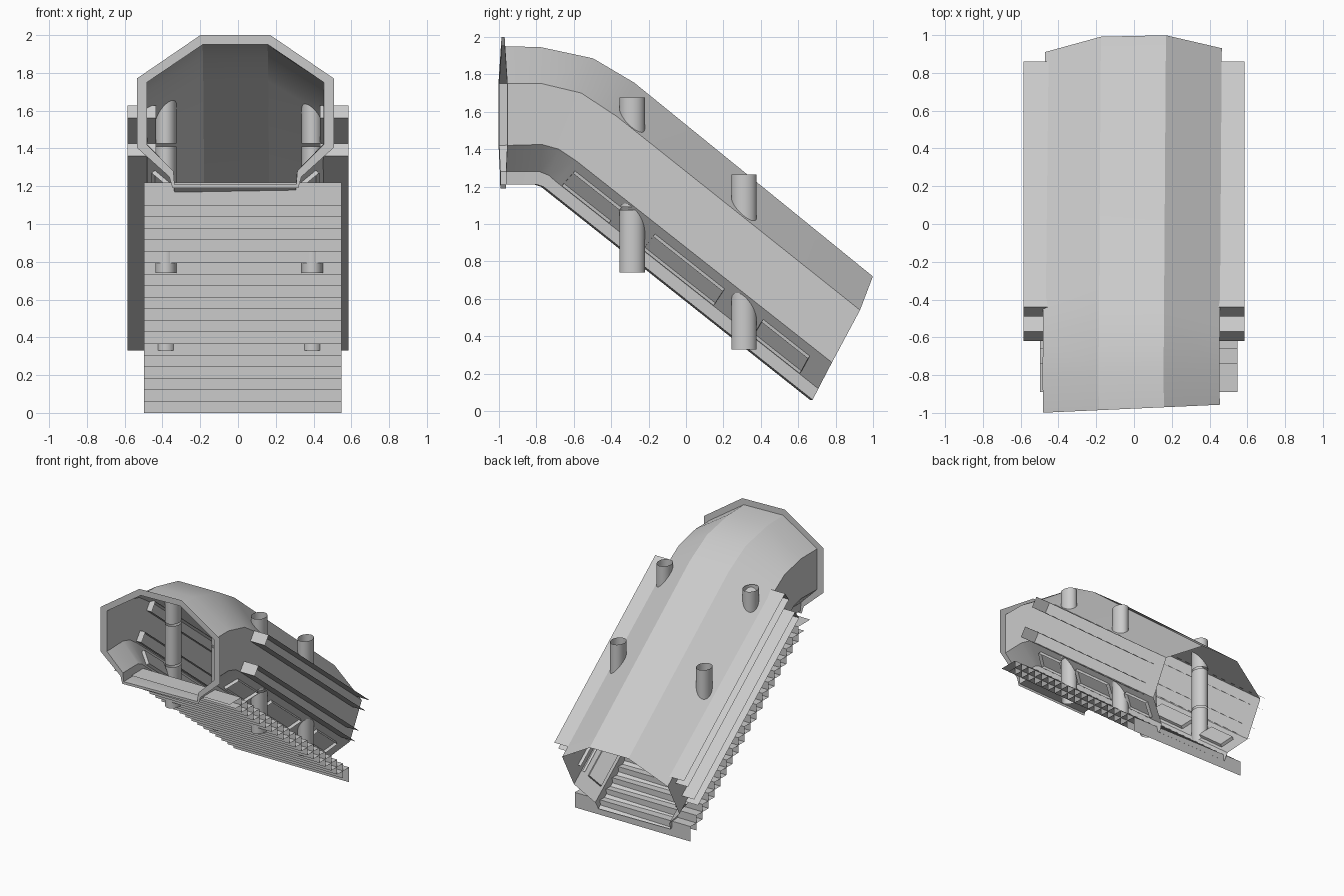
import bpy, bmesh, math
from mathutils import Vector

if "Cube" in bpy.data.objects:
    bpy.data.objects.remove(bpy.data.objects["Cube"])

CX = -0.01  # centre line of the tunnel


def make(name, verts, faces, smooth=False):
    me = bpy.data.meshes.new(name)
    me.from_pydata([tuple(v) for v in verts], [], faces)
    bm = bmesh.new()
    bm.from_mesh(me)
    bmesh.ops.recalc_face_normals(bm, faces=bm.faces)
    bm.to_mesh(me)
    bm.free()
    ob = bpy.data.objects.new(name, me)
    bpy.context.collection.objects.link(ob)
    if smooth:
        bpy.ops.object.select_all(action='DESELECT')
        ob.select_set(True)
        bpy.context.view_layer.objects.active = ob
        bpy.ops.object.shade_smooth_by_angle(angle=math.radians(30))
    return ob


def loft(name, rings, smooth=False, closed=True):
    """Skin rings of equal point count, ends left open."""
    n = len(rings[0])
    faces = [(r * n + i, r * n + (i + 1) % n, (r + 1) * n + (i + 1) % n, (r + 1) * n + i)
             for r in range(len(rings) - 1) for i in range(n if closed else n - 1)]
    return make(name, [v for ring in rings for v in ring], faces, smooth)


def section(widths, yz):
    """Symmetric closed section from half widths and (y, z) levels, bottom to top."""
    right = [Vector((CX + w, y, z)) for w, (y, z) in zip(widths, yz)]
    left = [Vector((CX - w, y, z)) for w, (y, z) in zip(widths, yz)]
    return right + left[::-1]


def skew(ring):
    """Put a ring on the slightly turned front plane."""
    return [Vector((p.x - .004, -0.977 + 0.045 * p.x, p.z)) for p in ring]


def turn(ring):
    """Slight turn of the sloping shell about the vertical."""
    return [Vector((p.x + .007 * p.y, p.y + .022 * p.x, p.z)) for p in ring]


# Tunnel shell: flat entrance, bend, then long slope; open at both ends
W = (0.322, 0.328, 0.468, 0.468, 0.172)
levels = [
    [(-.96, 1.21), (-.96, 1.28), (-.96, 1.42), (-.96, 1.75), (-.96, 1.95)],
    [(-.80, 1.21), (-.79, 1.28), (-.78, 1.425), (-.78, 1.75), (-.78, 1.945)],
    [(-.77, 1.20), (-.74, 1.26), (-.69, 1.40), (-.57, 1.70), (-.50, 1.885)],
    [(-.75, 1.185), (-.70, 1.225), (-.60, 1.34), (-.38, 1.575), (-.28, 1.755)],
    [(.67, .06), (.70, .12), (.77, .26), (.92, .54), (.995, .72)],
]
rings = [section(W, lv) for lv in levels]
rings = [skew(rings[0])] + [turn(r) for r in rings[1:]]
loft("tunnel_shell", rings, True)

# Flat entrance frame
outer = section((.333, .35, .522, .522, .185),
                [(0, 1.19), (0, 1.25), (0, 1.405), (0, 1.77), (0, 2.0)])
loft("entrance_frame", [skew(outer), rings[0]])

# Overlapping steps: a tread with a riser hanging from its lower edge
dy, dz = 0.077, 0.061
for k in range(19):
    y, z = -0.89 + k * dy, 1.22 - k * dz
    prof = [(y, z), (y + 2 * dy, z), (y + 2 * dy, z - 2 * dz)]
    loft(f"step_{k + 1}", [[(x, a, b) for a, b in prof] for x in (-0.497, 0.547)],
         closed=False)

# Side rails: sloping bars, capped only at the upper end
for side in (-1, 1):
    for tag, (y, z) in (("upper", (-.49, 1.56)), ("lower", (-.62, 1.36))):
        prof = [(y + 1.30, z - 1.03), (y, z), (y + .05, z + .067), (y + 1.35, z - .963)]
        loft(f"{tag}_rail", [[(side * x, a, b) for a, b in prof] for x in (.435, .585)],
             closed=False)

# Open vertical pillars in three pieces with narrow gaps, piercing the shell
N = 32
for x in (-0.382, 0.393):
    for y, z0 in ((-0.288, 0.74), (0.31, 0.33)):
        for a, b in ((0, .335), (.35, .67), (.685, .935)):
            loft("pillar", [[(x + .056 * math.cos(2 * math.pi * i / N),
                              y + .068 * math.sin(2 * math.pi * i / N), z0 + h)
                             for i in range(N)] for h in (a, b)], True)

# Window boxes in the lower slanted walls, open outward
for side in (0, 1):
    pick = (lambda r, i: rings[r][9 - i]) if side else (lambda r, i: rings[r][i])
    lo3, lo4, hi3, hi4 = pick(3, 1), pick(4, 1), pick(3, 2), pick(4, 2)
    nrm = (lo4 - lo3).cross(hi3 - lo3).normalized()
    if nrm.z > 0:
        nrm = -nrm

    def at(s, t):
        return lo3.lerp(lo4, s).lerp(hi3.lerp(hi4, s), t)

    for s0, s1 in ((.02, .20), (.33, .60), (.75, .93)):
        quad = [at(s0, .12), at(s1, .12), at(s1, .70), at(s0, .70)]
        verts = [p - nrm * .025 for p in quad] + [p + nrm * .025 for p in quad]
        make("window_box", verts, [(0, 1, 2, 3)] +
             [(i, (i + 1) % 4, (i + 1) % 4 + 4, i + 4) for i in range(4)])
